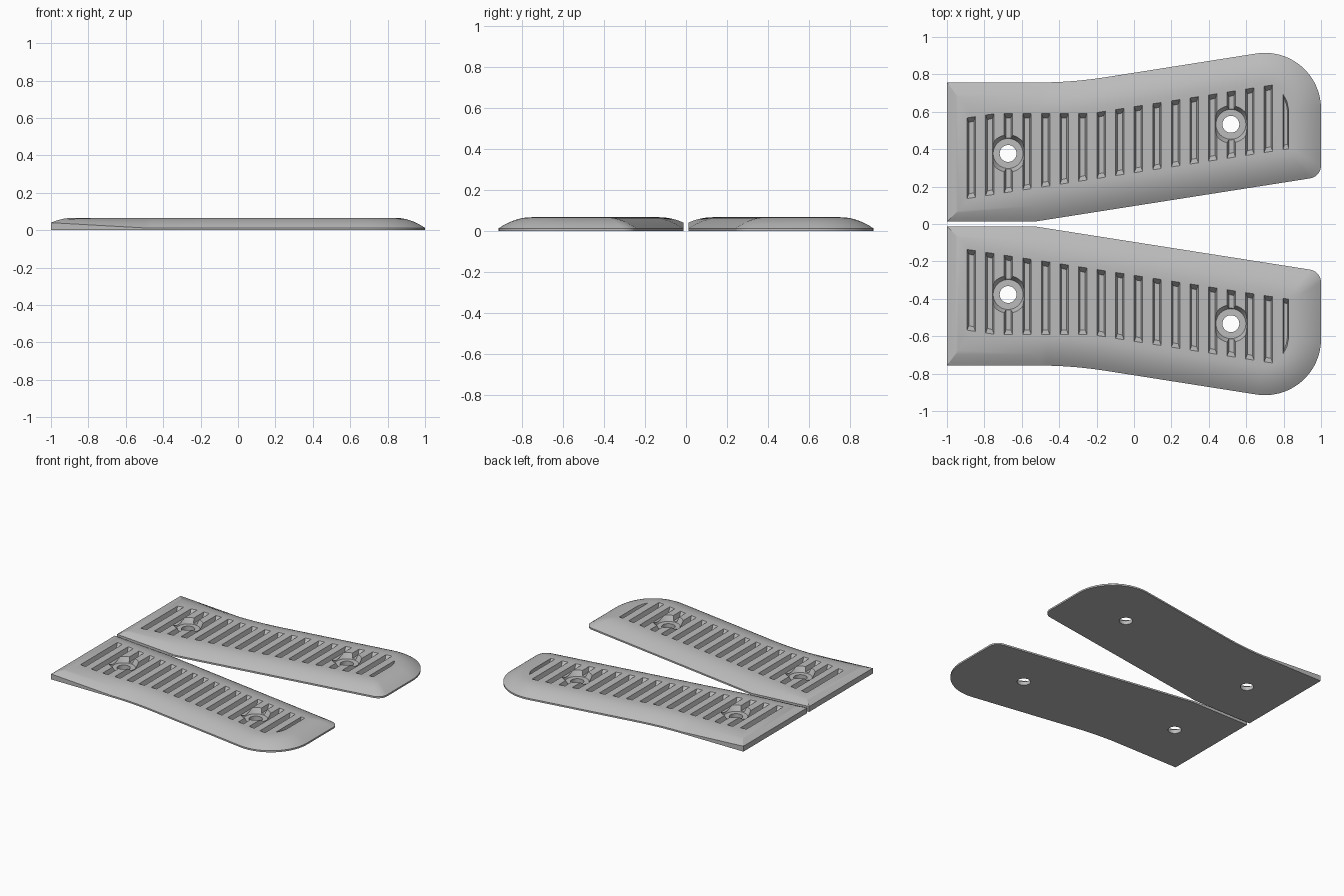
import bpy, bmesh, math
from mathutils import Vector

cube = bpy.data.objects.get("Cube")
if cube:
    bpy.data.objects.remove(cube, do_unlink=True)

TOP, EDGE = 0.066, 0.012
SLOT_FLOOR, SEAT_FLOOR = 0.034, 0.028

grey = bpy.data.materials.new("mid grey")
grey.use_nodes = True
grey.diffuse_color = (0.5, 0.5, 0.5, 1)
grey.node_tree.nodes["Principled BSDF"].inputs["Base Color"].default_value = (0.5, 0.5, 0.5, 1)


def arc(cx, cy, r, a0, a1, n):
    steps = [math.radians(a0 + (a1 - a0) * i / n) for i in range(n + 1)]
    return [Vector((cx + r * math.cos(a), cy + r * math.sin(a))) for a in steps]


def bend(p0, p1, p2, n):
    p0, p1, p2 = Vector(p0), Vector(p1), Vector(p2)
    ts = [i / n for i in range(n + 1)]
    return [p0 * (1 - t) ** 2 + p1 * 2 * t * (1 - t) + p2 * t * t for t in ts]


def loft(bm, rings):
    """Closed solid through matching rings of 3D points."""
    loops = [[bm.verts.new(p) for p in ring] for ring in rings]
    n = len(loops[0])
    for a, b in zip(loops, loops[1:]):
        for i in range(n):
            j = (i + 1) % n
            bm.faces.new((a[i], a[j], b[j], b[i]))
    bm.faces.new(loops[0][::-1])
    bm.faces.new(loops[-1])


def finish(bm, name):
    bmesh.ops.recalc_face_normals(bm, faces=bm.faces[:])
    mesh = bpy.data.meshes.new(name)
    bm.to_mesh(mesh)
    bm.free()
    ob = bpy.data.objects.new(name, mesh)
    bpy.context.collection.objects.link(ob)
    return ob


# Panel body: outer outline rising in a dome to the flat inner outline
outer = [Vector((-1, 0.013)), Vector((-0.53, 0.013))]
outer += arc(0.93, 0.313, 0.07, -81, 0, 8)
outer += arc(0.70, 0.615, 0.30, 0, 98.9, 24)
outer += bend((-0.15, 0.785), (-0.33, 0.757), (-0.50, 0.757), 10)
outer += [Vector((-1, 0.757))]

inner = [Vector((-0.88, 0.13)), Vector((-0.53, 0.18))]
inner += arc(0.825, 0.405, 0.015, -81, 0, 8)
inner += arc(0.70, 0.615, 0.14, 0, 98.9, 24)
inner += bend((-0.13, 0.627), (-0.31, 0.597), (-0.50, 0.597), 10)
inner += [Vector((-0.88, 0.597))]


def rim(p):
    """Height of the rim, which thickens toward the square end."""
    return EDGE + 0.028 * max(0, min(1, (-0.53 - p.x) / 0.47))


rings = [[(p.x, p.y, 0) for p in outer]]
for k in range(9):
    t = k / 8
    ring = []
    for p, q in zip(outer, inner):
        m = p.lerp(q, t)
        z = rim(p) + (TOP - rim(p)) * (1 - (1 - t) ** 2)
        ring.append((m.x, m.y, z))
    rings.append(ring)
bm = bmesh.new()
loft(bm, rings)
panel = finish(bm, "left_grip_panel")


# Grip slots with sloping walls
def slot(bm, points):
    xs, ys = [p[0] for p in points], [p[1] for p in points]
    cx, cy = (min(xs) + max(xs)) / 2, (min(ys) + max(ys)) / 2
    shrink = 1 - 0.05 / (max(ys) - min(ys))
    floor = [(cx + (x - cx) * 0.6, cy + (y - cy) * shrink, SLOT_FLOOR) for x, y in points]
    loft(bm, [floor] + [[(x, y, z) for x, y in points] for z in (TOP, 0.1)])


def low(x):
    return 0.14 + 0.155 * (x + 0.866)


def high(x):
    return max(0.592, 0.627 + 0.157 * x) - 0.15 * max(0, -0.73 - x)


bm = bmesh.new()
for i in range(17):
    a = -0.87 + 0.0993 * i - 0.0225
    b = a + 0.045
    slot(bm, [(a, low(a)), (b, low(b)), (b, high(b)), (a, high(a))])
slot(bm, [(0.797, 0.397), (0.827, 0.402), (0.827, 0.61), (0.818, 0.655), (0.797, 0.695)])
slot_cutter = finish(bm, "slot_cutter")

# Screw seats with through holes
bm = bmesh.new()
for x, y in ((-0.673, 0.377), (0.518, 0.533)):
    profile = ((0.045, -0.05), (0.045, SEAT_FLOOR), (0.08, SEAT_FLOOR), (0.1, TOP), (0.11, 0.085))
    loft(bm, [[(p.x, p.y, z) for p in arc(x, y, r, 0, 352.5, 47)] for r, z in profile])
seat_cutter = finish(bm, "seat_cutter")

bpy.context.view_layer.objects.active = panel
for cutter in (slot_cutter, seat_cutter):
    cutter.hide_render = True
    mod = panel.modifiers.new("cut", 'BOOLEAN')
    mod.operation = 'DIFFERENCE'
    mod.solver = 'EXACT'
    mod.object = cutter
    bpy.ops.object.modifier_apply(modifier=mod.name)
    bpy.data.objects.remove(cutter, do_unlink=True)
panel.data.materials.clear()
panel.data.materials.append(grey)

# Mirrored second panel
twin = panel.copy()
twin.data = panel.data.copy()
twin.name = "right_grip_panel"
bpy.context.collection.objects.link(twin)
for v in twin.data.vertices:
    v.co.y = -v.co.y
twin.data.flip_normals()

bpy.ops.object.select_all(action='DESELECT')
for ob in (panel, twin):
    ob.select_set(True)
bpy.ops.object.shade_smooth_by_angle(angle=math.radians(20))
